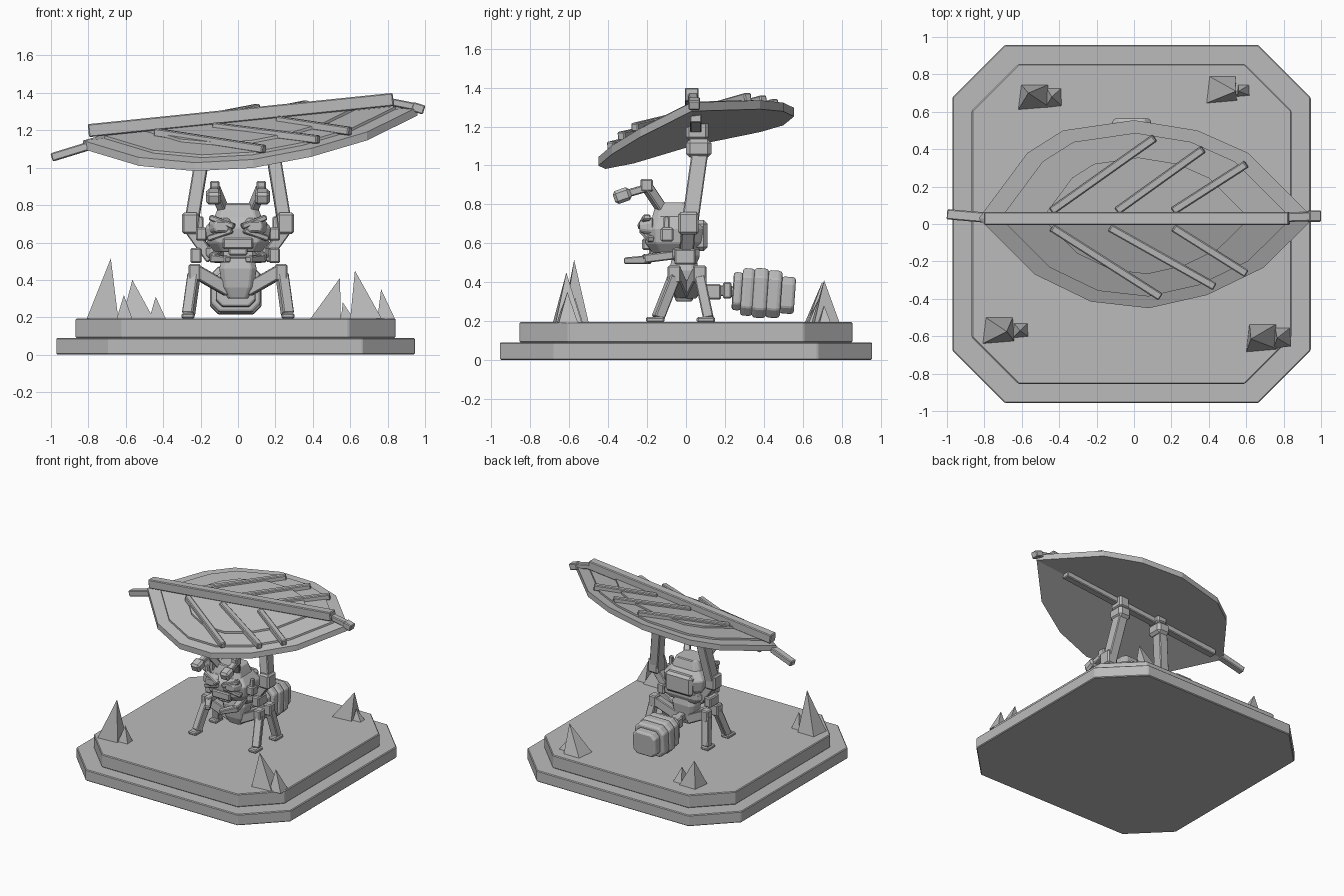
import bpy, bmesh, math
from mathutils import Vector, Matrix

if "Cube" in bpy.data.objects:
    bpy.data.objects.remove(bpy.data.objects["Cube"], do_unlink=True)

grey = bpy.data.materials.new("stone_grey")
grey.use_nodes = True
grey.diffuse_color = (0.5, 0.5, 0.5, 1)
grey.node_tree.nodes["Principled BSDF"].inputs["Base Color"].default_value = (0.5, 0.5, 0.5, 1)


def finish(name, bm, bevel=0.0):
    bmesh.ops.recalc_face_normals(bm, faces=bm.faces)
    mesh = bpy.data.meshes.new(name)
    bm.to_mesh(mesh)
    bm.free()
    mesh.materials.append(grey)
    obj = bpy.data.objects.new(name, mesh)
    bpy.context.collection.objects.link(obj)
    if bevel:
        mod = obj.modifiers.new("bevel", "BEVEL")
        mod.width = bevel
        mod.segments = 1
    return obj


def skin(bm, rings):
    """Join rings of points into a closed solid."""
    loops = [[bm.verts.new(p) for p in ring] for ring in rings]
    n = len(loops[0])
    for a, b in zip(loops, loops[1:]):
        for i in range(n):
            bm.faces.new((a[i], a[(i + 1) % n], b[(i + 1) % n], b[i]))
    bm.faces.new(loops[0])
    bm.faces.new(loops[-1])


def box(name, lo, hi, bevel=0.008):
    lo, hi = Vector(lo), Vector(hi)
    bm = bmesh.new()
    bmesh.ops.create_cube(bm, size=1, matrix=Matrix.Translation((lo + hi) / 2)
                          @ Matrix.Diagonal((hi - lo)).to_4x4())
    return finish(name, bm, bevel)


def beam(name, start, end, width, height, taper=1.0, bevel=0.006):
    """Square bar from start to end, with its height kept upright."""
    a, b = Vector(start), Vector(end)
    d = (b - a).normalized()
    side = d.cross(Vector((0, 0, 1)))
    if side.length < 0.3:
        side = Vector((1, 0, 0)) - d * d.x
    side.normalize()
    up = side.cross(d)
    rings = []
    for p, k in ((a, 1), (b, taper)):
        rings.append([p + (side * sx * width + up * sz * height) * k / 2
                      for sx, sz in ((-1, -1), (1, -1), (1, 1), (-1, 1))])
    bm = bmesh.new()
    skin(bm, rings)
    return finish(name, bm, bevel)


def octagon(name, centre, half_x, half_y, cut, levels, tilt=0, bevel=0.006):
    """Stack of corner-cut rectangles; levels are (height, scale)."""
    m = Matrix.Translation(centre) @ Matrix.Rotation(math.radians(tilt), 4, "X")
    rings = []
    for z, k in levels:
        x, y, c = half_x * k, half_y * k, cut * k
        pts = ((x - c, -y), (x, c - y), (x, y - c), (x - c, y),
               (c - x, y), (-x, y - c), (-x, c - y), (c - x, -y))
        rings.append([m @ Vector((px, py, z)) for px, py in pts])
    bm = bmesh.new()
    skin(bm, rings)
    return finish(name, bm, bevel)


# Stepped base
octagon("base_lower", (-0.013, 0, 0), 0.958, 0.957, 0.28, [(0, 1), (0.09, 1)])
octagon("base_upper", (-0.013, 0, 0), 0.855, 0.855, 0.25, [(0.09, 1), (0.195, 1)])


# Rock spikes: corner, size, apex
def spike(name, x, y, w, d, ax, ay, height):
    bm = bmesh.new()
    z = 0.19
    ring = [bm.verts.new(p) for p in ((x, y, z), (x + w, y + d * 0.1, z),
                                      (x + w * 0.95, y + d, z), (x + w * 0.1, y + d, z))]
    tip = bm.verts.new((ax, ay, height))
    bm.faces.new(ring)
    for i in range(4):
        bm.faces.new((ring[i], ring[(i + 1) % 4], tip))
    finish(name, bm)


spike("spike_front_right", -0.81, -0.64, 0.17, 0.14, -0.68, -0.575, 0.515)
spike("spike_front_right_small", -0.65, -0.61, 0.085, 0.08, -0.61, -0.57, 0.32)
spike("spike_back_right", -0.62, 0.61, 0.17, 0.135, -0.565, 0.70, 0.40)
spike("spike_back_right_small", -0.475, 0.62, 0.09, 0.105, -0.44, 0.68, 0.31)
spike("spike_back_left", 0.385, 0.645, 0.165, 0.145, 0.545, 0.71, 0.41)
spike("spike_back_left_small", 0.55, 0.68, 0.07, 0.065, 0.56, 0.71, 0.28)
spike("spike_front_left", 0.60, -0.685, 0.17, 0.15, 0.625, -0.615, 0.45)
spike("spike_front_left_small", 0.745, -0.665, 0.095, 0.11, 0.765, -0.61, 0.35)

# Leaf canopy, folded along its middle
FOLD = 0.03


def leaf_z(x, y):
    return 1.228 + 0.1 * x + (0.40 if y < FOLD else 0.13) * (y - FOLD)


def leaf_half(name, outline, scale, bottom, top):
    pts = [(0.06 + (x - 0.06) * scale, FOLD + (y - FOLD) * scale) for x, y in outline]
    bm = bmesh.new()
    skin(bm, [[(x, y, leaf_z(x, y) + h) for x, y in pts] for h in (bottom, top)])
    finish(name, bm)


halves = {
    "front": [(-0.83, FOLD), (-0.53, -0.27), (-0.23, -0.415), (0.08, -0.45),
              (0.39, -0.38), (0.69, -0.235), (0.96, FOLD)],
    "back": [(-0.83, FOLD), (-0.57, 0.38), (-0.38, 0.50), (0, 0.555),
             (0.34, 0.50), (0.61, 0.38), (0.96, FOLD)],
}
for side, outline in halves.items():
    leaf_half("leaf_" + side, outline, 1.0, -0.045, 0)
    leaf_half("leaf_middle_layer_" + side, outline, 0.87, -0.01, 0.015)
    leaf_half("leaf_inner_layer_" + side, outline, 0.62, 0.0, 0.03)

veins = [(-0.44, -0.02, 0.14, -0.39), (-0.13, -0.02, 0.43, -0.335), (0.21, -0.02, 0.60, -0.265),
         (-0.44, 0.07, 0.11, 0.46), (-0.09, 0.07, 0.37, 0.40), (0.21, 0.07, 0.60, 0.32)]
for i, (x1, y1, x2, y2) in enumerate(veins):
    beam(f"leaf_vein_{i}", (x1, y1, leaf_z(x1, y1) + 0.025),
         (x2, y2, leaf_z(x2, y2) + 0.025), 0.042, 0.045)

beam("leaf_midrib", (-0.80, 0.03, 1.198), (0.83, 0.03, 1.365), 0.07, 0.07)
beam("leaf_midrib_tip", (0.80, 0.035, 1.355), (0.95, 0.04, 1.325), 0.05, 0.04)
beam("leaf_tip", (0.93, 0.042, 1.328), (0.995, 0.042, 1.308), 0.06, 0.05)
beam("leaf_stem", (-0.80, 0.035, 1.115), (-0.995, 0.052, 1.055), 0.055, 0.045)
beam("leaf_support_bar", (-0.72, 0.05, 1.105), (0.70, 0.05, 1.25), 0.06, 0.06)

# Thorax and neck
octagon("thorax", (0, -0.01, 0), 0.10, 0.075, 0.03, [(0.30, 0.55), (0.36, 0.85), (0.46, 1), (0.52, 0.85)])
octagon("neck", (0, 0, 0), 0.17, 0.07, 0.03, [(0.49, 0.75), (0.53, 1), (0.575, 1)])

# Head with a broad visor and a helmet crown
octagon("head", (0, -0.06, 0), 0.175, 0.155, 0.06, [(0.55, 0.72), (0.60, 0.95), (0.68, 1), (0.74, 0.72)])
octagon("head_crown", (0, -0.07, 0), 0.115, 0.095, 0.03, [(0.70, 1.2), (0.765, 1), (0.81, 0.85)])
box("back_plate", (-0.12, -0.04, 0.56), (0.12, 0.11, 0.72), 0.02)
box("mouth_plate", (-0.08, -0.225, 0.565), (0.08, -0.12, 0.625))
box("chin", (-0.05, -0.19, 0.53), (0.05, -0.05, 0.58))

# Abdomen: stacked shells on a jointed stalk
for name, start, end, size in (("front", 0.24, 0.29, 0.098), ("second", 0.285, 0.35, 0.122),
                               ("third", 0.345, 0.42, 0.128), ("fourth", 0.415, 0.49, 0.122),
                               ("rear", 0.485, 0.56, 0.095)):
    length = end - start
    octagon("abdomen_" + name, (-0.012, start, 0.342 - (start - 0.4) * 0.08), size * 1.08, size, size * 0.35,
            [(0, 0.94), (length * 0.2, 1), (length * 0.8, 1), (length, 0.92)], tilt=-94)
box("stalk_joint_inner", (-0.05, 0.10, 0.31), (0.04, 0.18, 0.39))
box("stalk_joint_outer", (-0.045, 0.19, 0.315), (0.035, 0.235, 0.40))
beam("stalk", (0, 0, 0.37), (-0.01, 0.26, 0.35), 0.055, 0.055)

# Paired limbs and face parts
for s, side in ((1, "left"), (-1, "right")):
    # Raised arms
    beam(side + "_lower_arm", (s * 0.14, 0, 0.51), (s * 0.255, 0.01, 0.67), 0.07, 0.06)
    box(side + "_shoulder", (s * 0.21 - 0.045, -0.06, 0.49), (s * 0.21 + 0.015, 0.05, 0.57))
    box(side + "_elbow", (s * 0.255 - 0.045, -0.04, 0.645), (s * 0.255 + 0.045, 0.065, 0.76), 0.012)
    beam(side + "_upper_arm", (s * 0.25, 0.02, 0.70), (s * 0.185, 0.075, 1.09), 0.075, 0.085)
    box(side + "_wrist", (s * 0.185 - 0.055, 0.0, 1.04), (s * 0.185 + 0.055, 0.13, 1.135), 0.02)
    box(side + "_hand", (s * 0.18 - 0.045, 0.0, 1.13), (s * 0.18 + 0.045, 0.115, 1.24), 0.015)

    # Walking legs
    for front, yk, yf in (("front", -0.06, -0.155), ("back", 0.07, 0.105)):
        leg = f"{side}_{front}_"
        beam(leg + "thigh", (s * 0.05, yk * 0.3, 0.345), (s * 0.225, yk, 0.445), 0.065, 0.07)
        box(leg + "knee", (s * 0.232 - 0.032, yk - 0.035, 0.395), (s * 0.232 + 0.032, yk + 0.035, 0.485))
        beam(leg + "shin", (s * 0.235, yk, 0.43), (s * 0.265, yf + 0.01, 0.215), 0.06, 0.055)
        box(leg + "foot", (s * 0.268 - 0.035, yf - 0.05, 0.193), (s * 0.268 + 0.035, yf + 0.045, 0.222))

    # Jointed antennae
    beam(side + "_antenna_base", (s * 0.075, -0.12, 0.77), (s * 0.125, -0.20, 0.89), 0.05, 0.05)
    box(side + "_antenna_joint", (s * 0.125 - 0.025, -0.235, 0.865), (s * 0.125 + 0.025, -0.17, 0.93))
    beam(side + "_antenna_rod", (s * 0.125, -0.20, 0.885), (s * 0.13, -0.32, 0.85), 0.045, 0.04)
    beam(side + "_antenna_club", (s * 0.13, -0.285, 0.86), (s * 0.13, -0.37, 0.83), 0.08, 0.07, bevel=0.015)

    # Eyes, brows, mandibles and cheek spikes
    octagon(side + "_eye", (s * 0.09, -0.17, 0.685), 0.055, 0.04, 0.02, [(0, 1.2), (0.07, 0.7)], tilt=90)
    beam(side + "_brow", (s * 0.02, -0.23, 0.685), (s * 0.15, -0.20, 0.735), 0.04, 0.03)
    beam(side + "_cheek", (s * 0.03, -0.22, 0.665), (s * 0.16, -0.18, 0.62), 0.04, 0.03)
    beam(side + "_mandible_base", (s * 0.10, -0.06, 0.54), (s * 0.13, -0.22, 0.52), 0.05, 0.045)
    beam(side + "_mandible_tip", (s * 0.13, -0.19, 0.515), (s * 0.055, -0.31, 0.51), 0.055, 0.045, 0.75)
    box(side + "_cheek_block", (s * 0.195 - 0.03, -0.13, 0.61), (s * 0.195 + 0.03, -0.065, 0.68))
    beam(side + "_cheek_spike", (s * 0.20, -0.10, 0.66), (s * 0.20, -0.10, 0.74), 0.035, 0.035, 0.8)
